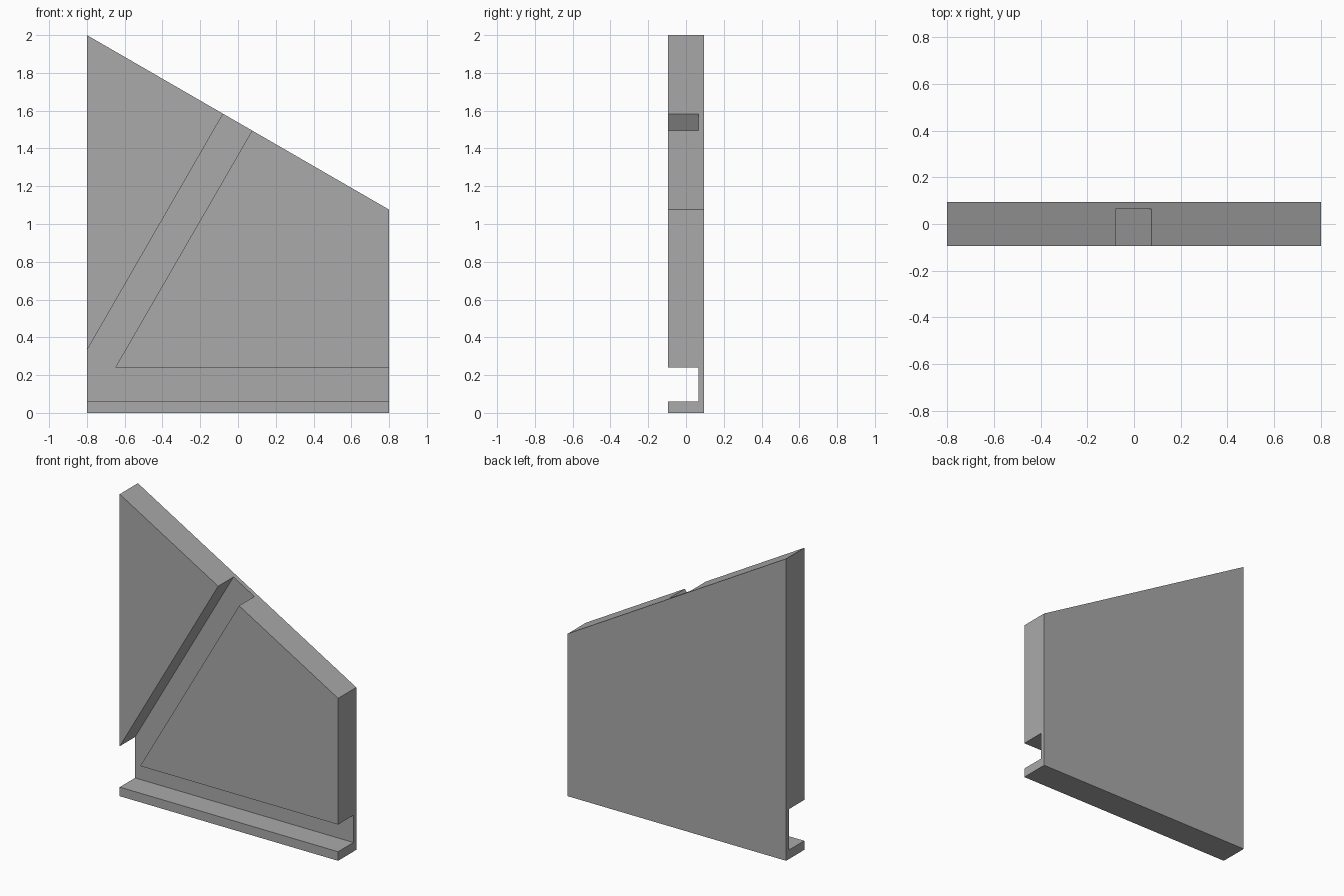
import bpy
import bmesh

if "Cube" in bpy.data.objects:
    bpy.data.objects.remove(bpy.data.objects["Cube"])

BACK, FRONT, FLOOR = 0.095, -0.095, 0.065   # slab faces and channel floor in y


def prism(name, outline, y0, y1):
    """Closed prism from an x/z outline, running from y0 to y1."""
    bm = bmesh.new()
    a = [bm.verts.new((x, y0, z)) for x, z in outline]
    b = [bm.verts.new((x, y1, z)) for x, z in outline]
    bm.faces.new(a)
    bm.faces.new(b[::-1])
    for i in range(len(a)):
        j = (i + 1) % len(a)
        bm.faces.new((a[j], a[i], b[i], b[j]))
    bmesh.ops.recalc_face_normals(bm, faces=bm.faces)
    mesh = bpy.data.meshes.new(name)
    bm.to_mesh(mesh)
    bm.free()
    obj = bpy.data.objects.new(name, mesh)
    bpy.context.collection.objects.link(obj)
    return obj


# Slab with a sloping top edge
panel = prism("grooved_panel", [(-0.8, 0), (0.8, 0), (0.8, 1.076), (-0.8, 2)], FRONT, BACK)
grey = bpy.data.materials.new("plain grey")
grey.diffuse_color = (0.4, 0.4, 0.4, 1)
grey.use_nodes = True
grey.node_tree.nodes["Principled BSDF"].inputs["Base Color"].default_value = grey.diffuse_color
panel.data.materials.append(grey)

# V-shaped channel: along the bottom and up the diagonal, past the slab edges
cutter = prism("channel_cutter", [(-0.9, 0.06), (0.9, 0.06), (0.9, 0.24), (-0.65, 0.24),
                                  (0.175, 1.669), (0.02, 1.755), (-0.9, 0.157)],
               FRONT - 0.1, FLOOR)
cutter.data.materials.append(grey)
cutter.hide_render = True

# Cut the channel and drop the helper
cut = panel.modifiers.new("channel", 'BOOLEAN')
cut.operation = 'DIFFERENCE'
cut.solver = 'EXACT'
cut.object = cutter
bpy.context.view_layer.objects.active = panel
bpy.ops.object.modifier_apply(modifier=cut.name)
bpy.data.objects.remove(cutter)
